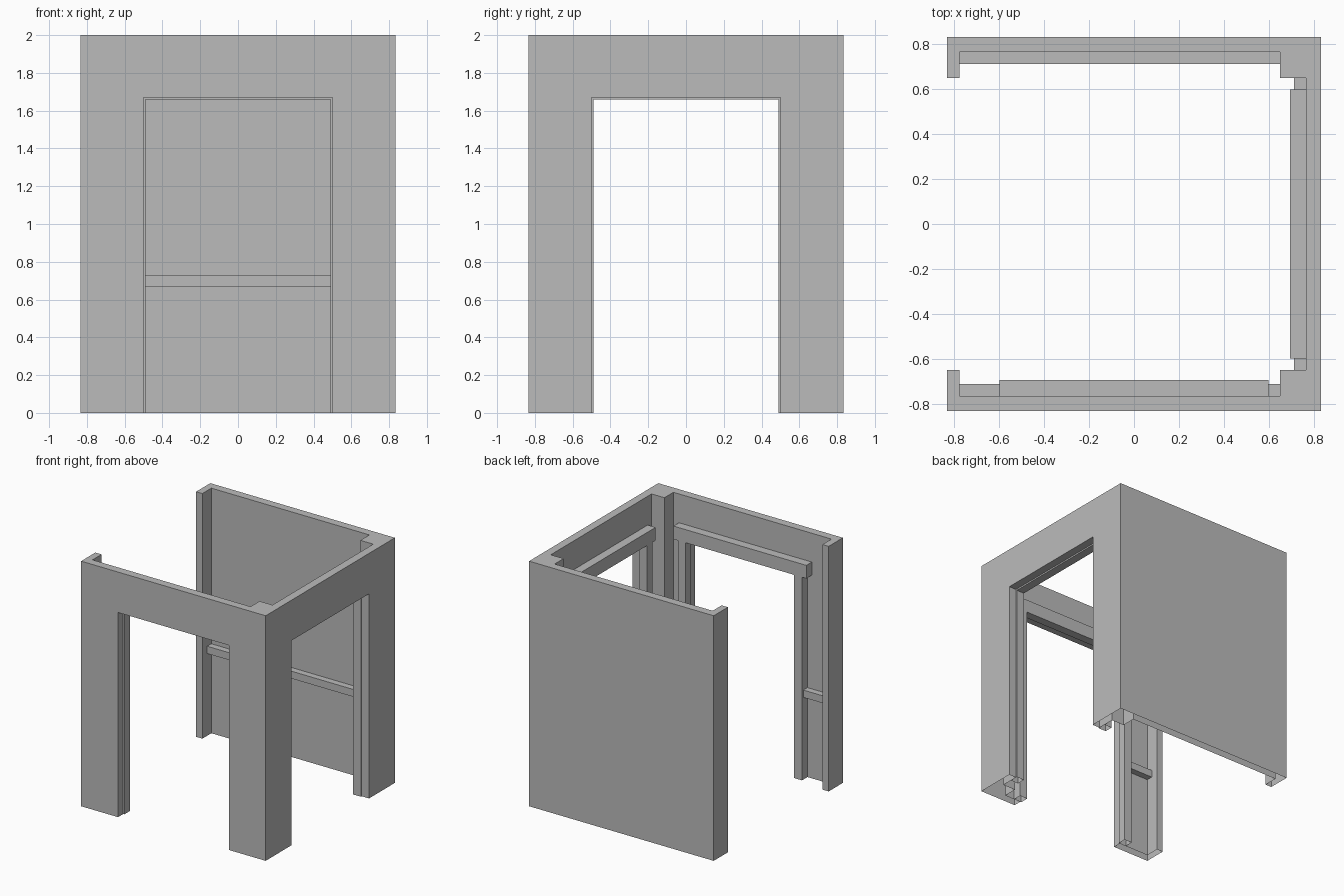
import bpy, bmesh

cube = bpy.data.objects.get("Cube")
if cube:
    bpy.data.objects.remove(cube)

grey = bpy.data.materials.new("plain_grey")
grey.use_nodes = True
grey.diffuse_color = (0.5, 0.5, 0.5, 1)
grey.node_tree.nodes["Principled BSDF"].inputs["Base Color"].default_value = (0.5, 0.5, 0.5, 1)

OUT, WALL, POST, FLANGE = 0.833, 0.766, 0.65, 0.777   # plan offsets
RAIL, TRIM = 0.713, 0.695                             # inner faces of rails and door trim
DOOR, DOOR_TOP, HEIGHT = 0.5, 1.67, 2.0


def add_object(name, bm):
    bmesh.ops.recalc_face_normals(bm, faces=bm.faces)
    mesh = bpy.data.meshes.new(name)
    bm.to_mesh(mesh)
    bm.free()
    mesh.materials.append(grey)
    obj = bpy.data.objects.new(name, mesh)
    bpy.context.collection.objects.link(obj)
    return obj


def open_base(obj):
    """Parts standing on the floor have no underside."""
    bm = bmesh.new()
    bm.from_mesh(obj.data)
    base = [f for f in bm.faces if all(abs(v.co.z) < 1e-4 for v in f.verts)]
    bmesh.ops.delete(bm, geom=base, context='FACES')
    bm.to_mesh(obj.data)
    bm.free()


def box(name, x, y, z):
    bm = bmesh.new()
    bmesh.ops.create_cube(bm, size=1)
    for v in bm.verts:
        v.co = [r[0] if c < 0 else r[1] for c, r in zip(v.co, (x, y, z))]
    obj = add_object(name, bm)
    if z[0] == 0:
        open_base(obj)
    return obj


# Walls: mirrored U-shaped plan with corner posts and end flanges
half = [(-OUT, POST), (-FLANGE, POST), (-FLANGE, WALL), (POST, WALL),
        (POST, POST), (WALL, POST)]
outline = half + [(x, -y) for x, y in reversed(half)]
outline += [(-OUT, -OUT), (OUT, -OUT), (OUT, OUT), (-OUT, OUT)]
bm = bmesh.new()
plan = bm.faces.new([bm.verts.new((x, y, 0)) for x, y in outline])
top = bmesh.ops.extrude_face_region(bm, geom=[plan], use_keep_orig=True)["geom"]
bmesh.ops.translate(bm, vec=(0, 0, HEIGHT),
                    verts=[v for v in top if isinstance(v, bmesh.types.BMVert)])
walls = add_object("walls", bm)

# Door openings cut through the front and left walls
cutters = [box("front_opening_cutter", (-DOOR, DOOR), (-1, -0.6), (-0.5, DOOR_TOP)),
           box("left_opening_cutter", (0.6, 1), (-DOOR, DOOR), (-0.5, DOOR_TOP))]
for cutter in cutters:
    cutter.hide_render = True
    cut = walls.modifiers.new("opening", 'BOOLEAN')
    cut.operation, cut.solver, cut.object = 'DIFFERENCE', 'EXACT', cutter
graph = bpy.context.evaluated_depsgraph_get()
solid = bpy.data.meshes.new_from_object(walls.evaluated_get(graph))
walls.modifiers.clear()
walls.data = solid
for cutter in cutters:
    bpy.data.objects.remove(cutter)
open_base(walls)


def wall_part(name, side, along, depth, z):
    """Box on the inside of the front or left wall."""
    if side == "front":
        return box(f"front_{name}", along, (-WALL, -depth), z)
    return box(f"left_{name}", (depth, WALL), along, z)


# Door trim and waist rails
RAIL_Z = (0.67, 0.73)
for side in ("front", "left"):
    wall_part("lintel", side, (-0.6, 0.6), TRIM, (1.658, 1.765))
    wall_part("jamb_a", side, (-0.56, -0.49), TRIM, (0, 1.658))
    wall_part("jamb_b", side, (0.49, 0.56), TRIM, (0, 1.658))
    start = -FLANGE if side == "front" else -POST
    wall_part("rail_a", side, (start, -0.56), RAIL, RAIL_Z)
    wall_part("rail_b", side, (0.56, POST), RAIL, RAIL_Z)
box("back_rail", (-FLANGE, POST), (RAIL, WALL), RAIL_Z)
